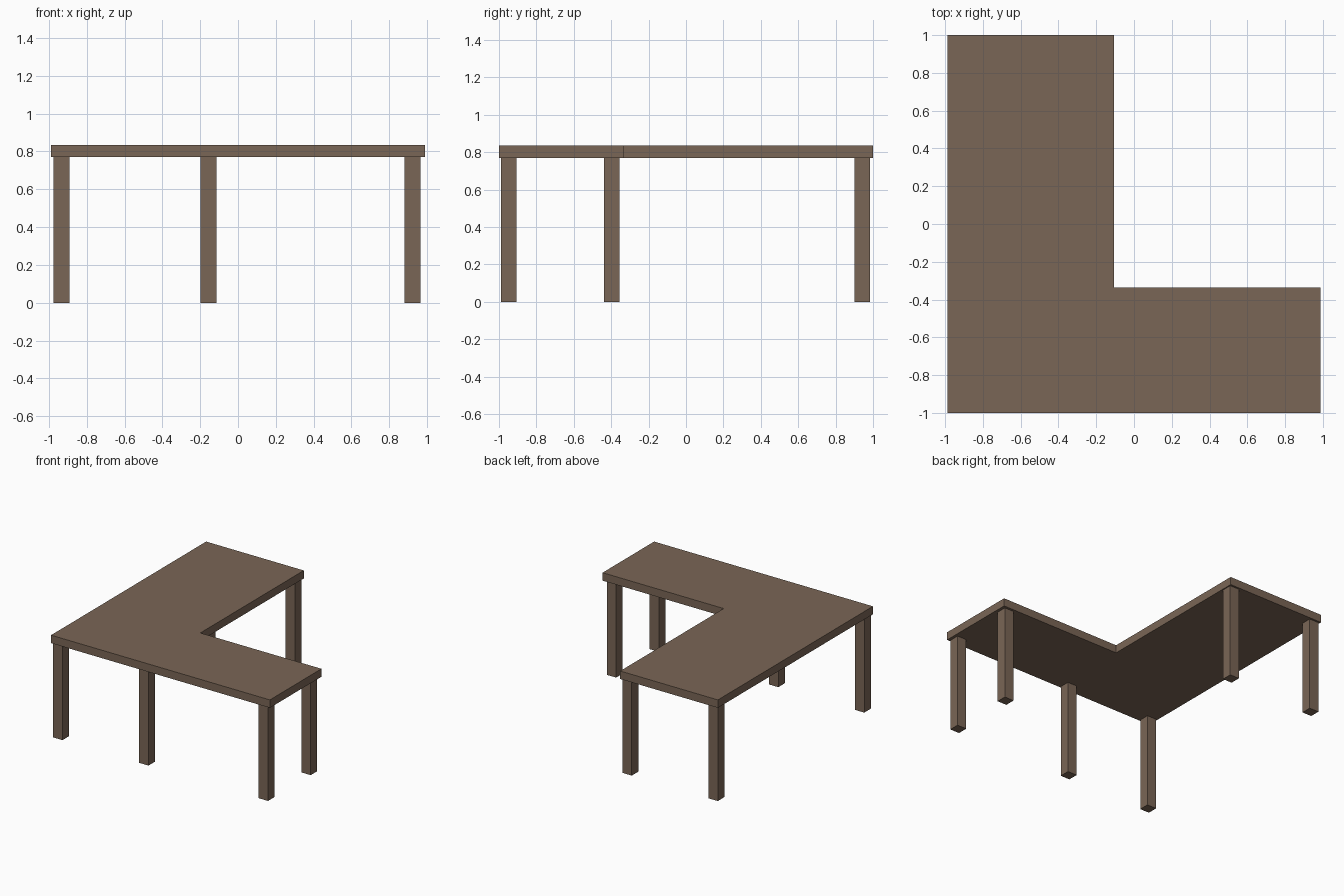
import bpy, bmesh

if "Cube" in bpy.data.objects:
    bpy.data.objects.remove(bpy.data.objects["Cube"])

wood = bpy.data.materials.new("brown wood")
wood.diffuse_color = (0.195, 0.133, 0.093, 1)
wood.use_nodes = True
wood.node_tree.nodes["Principled BSDF"].inputs["Base Color"].default_value = wood.diffuse_color


def prism(name, outline, z0, z1):
    """Extrude a flat outline from z0 up to z1."""
    bm = bmesh.new()
    face = bm.faces.new([bm.verts.new((x, y, z0)) for x, y in outline])
    ext = bmesh.ops.extrude_face_region(bm, geom=[face])
    for v in ext["geom"]:
        if isinstance(v, bmesh.types.BMVert):
            v.co.z = z1
    bmesh.ops.recalc_face_normals(bm, faces=bm.faces)
    mesh = bpy.data.meshes.new(name)
    bm.to_mesh(mesh)
    bm.free()
    mesh.materials.append(wood)
    obj = bpy.data.objects.new(name, mesh)
    bpy.context.collection.objects.link(obj)
    return obj


# L-shaped table top
X, Y = 0.988, 1.0
prism("table_top", [(-X, -Y), (X, -Y), (X, -0.335), (-0.106, -0.335),
                    (-0.106, Y), (-X, Y)], 0.77, 0.835)

# Six square legs, none at the inner corner
h = 0.042
legs = {
    "front_left_leg": (-0.934, -0.948),
    "front_middle_leg": (-0.157, -0.948),
    "front_right_leg": (0.922, -0.948),
    "inner_right_leg": (0.922, -0.397),
    "back_left_leg": (-0.934, 0.942),
    "back_middle_leg": (-0.157, 0.942),
}
for name, (x, y) in legs.items():
    prism(name, [(x - h, y - h), (x + h, y - h), (x + h, y + h), (x - h, y + h)], 0, 0.77)
